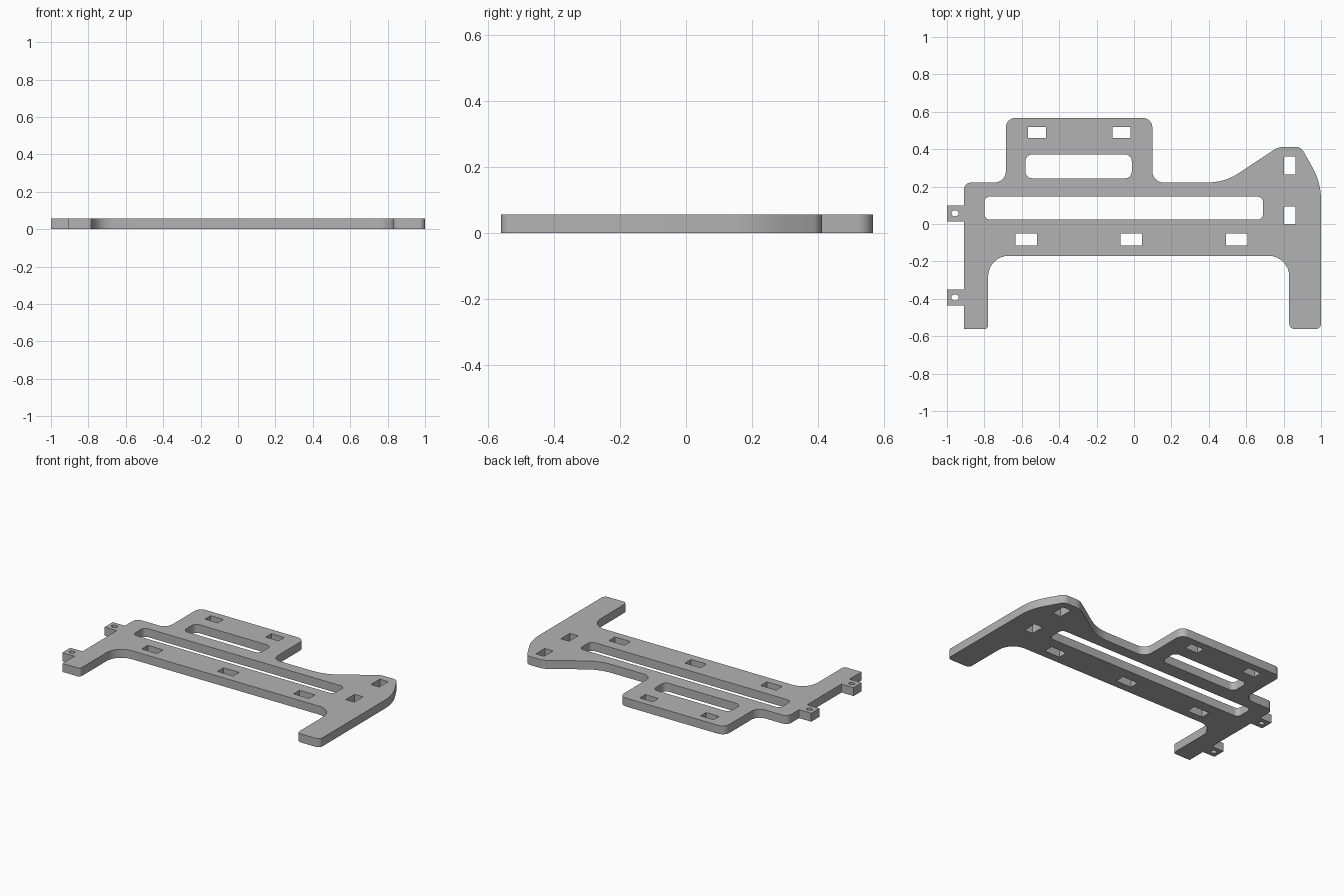
import bpy
import bmesh
from math import tan, radians, cos, sin, pi
from mathutils import Vector

THICK = 0.057
cube = bpy.data.objects.get("Cube")
if cube:
    bpy.data.objects.remove(cube, do_unlink=True)

# One plain grey material
grey = bpy.data.materials.new("plain grey")
grey.use_nodes = True
colour = (0.45, 0.45, 0.45, 1)
grey.diffuse_color = colour
grey.node_tree.nodes["Principled BSDF"].inputs["Base Color"].default_value = colour


def rounded(corners, steps=8):
    """Replace each (x, y, radius) corner by a circular fillet."""
    path = []
    for i, (x, y, r) in enumerate(corners):
        p = Vector((x, y))
        if not r:
            path.append(p)
            continue
        a = (Vector(corners[i - 1][:2]) - p).normalized()
        b = (Vector(corners[(i + 1) % len(corners)][:2]) - p).normalized()
        half = a.angle(b) / 2
        centre = p + (a + b).normalized() * r / sin(half)
        start = p + a * r / tan(half) - centre
        end = p + b * r / tan(half) - centre
        sweep = start.angle_signed(end)
        for k in range(steps + 1):
            t = -sweep * k / steps
            path.append(centre + Vector((start.x * cos(t) - start.y * sin(t),
                                         start.x * sin(t) + start.y * cos(t))))
    return path


def box(x, y, w, h, r=0.0):
    return rounded([(x - w / 2, y - h / 2, r), (x + w / 2, y - h / 2, r),
                    (x + w / 2, y + h / 2, r), (x - w / 2, y + h / 2, r)])


def tab(y):
    """Square lug on the right-hand edge."""
    return [(-0.91, y + 0.043, 0), (-1, y + 0.043, 0),
            (-1, y - 0.043, 0), (-0.91, y - 0.043, 0)]


TABS = (0.057, -0.393)

# Outer outline: legs, swept shoulder, raised rear panel, lugs
outline = [
    (-0.91, -0.562, 0), (-0.78, -0.562, 0.02), (-0.78, -0.17, 0.11),
    (0.83, -0.17, 0.11), (0.83, -0.562, 0.03), (1, -0.562, 0.03),
    (1, 0.22, 0.35), (0.893, 0.412, 0.05), (0.772, 0.412, 0.1),
    (0.484, 0.222, 0.3), (0.098, 0.222, 0.06), (0.098, 0.567, 0.05),
    (-0.685, 0.567, 0.05), (-0.685, 0.222, 0.06), (-0.91, 0.222, 0.04),
]
for y in TABS:
    outline += tab(y)
loops = [rounded(outline)]

# Long slots
loops += [box(-0.296, 0.308, 0.568, 0.127, 0.035),
          box(-0.055, 0.085, 1.49, 0.123, 0.03)]
# Small rectangular windows
loops += [box(x, 0.488, 0.096, 0.059) for x in (-0.518, -0.067)]
loops += [box(x, -0.083, 0.115, 0.064) for x in (-0.577, -0.014, 0.55)]
loops += [box(0.832, y, 0.062, 0.095) for y in (0.313, 0.047)]
# Oval lug holes
for y in TABS:
    loops.append([Vector((-0.957 + 0.02 * cos(k * pi / 10), y + 0.016 * sin(k * pi / 10)))
                  for k in range(20)])

# Filled flat curve, extruded into the plate
curve = bpy.data.curves.new("plate_profile", "CURVE")
curve.dimensions = "2D"
curve.fill_mode = "BOTH"
curve.extrude = THICK / 2
for loop in loops:
    spline = curve.splines.new("POLY")
    spline.points.add(len(loop) - 1)
    for point, p in zip(spline.points, loop):
        point.co = (p.x, p.y, 0, 1)
    spline.use_cyclic_u = True
profile = bpy.data.objects.new("plate_profile", curve)
bpy.context.collection.objects.link(profile)
bpy.context.view_layer.update()
mesh = bpy.data.meshes.new_from_object(
    profile.evaluated_get(bpy.context.evaluated_depsgraph_get()))
bpy.data.objects.remove(profile, do_unlink=True)

# Weld, seat on the ground and orient the faces outward
bm = bmesh.new()
bm.from_mesh(mesh)
bmesh.ops.remove_doubles(bm, verts=bm.verts, dist=0.00005)
bmesh.ops.translate(bm, verts=bm.verts, vec=(0, 0, THICK / 2))
bmesh.ops.recalc_face_normals(bm, faces=bm.faces)
bm.to_mesh(mesh)
bm.free()
mesh.materials.clear()
mesh.materials.append(grey)

plate = bpy.data.objects.new("mounting_plate", mesh)
bpy.context.collection.objects.link(plate)
bpy.ops.object.select_all(action="DESELECT")
plate.select_set(True)
bpy.context.view_layer.objects.active = plate
bpy.ops.object.shade_smooth_by_angle(angle=radians(30))
